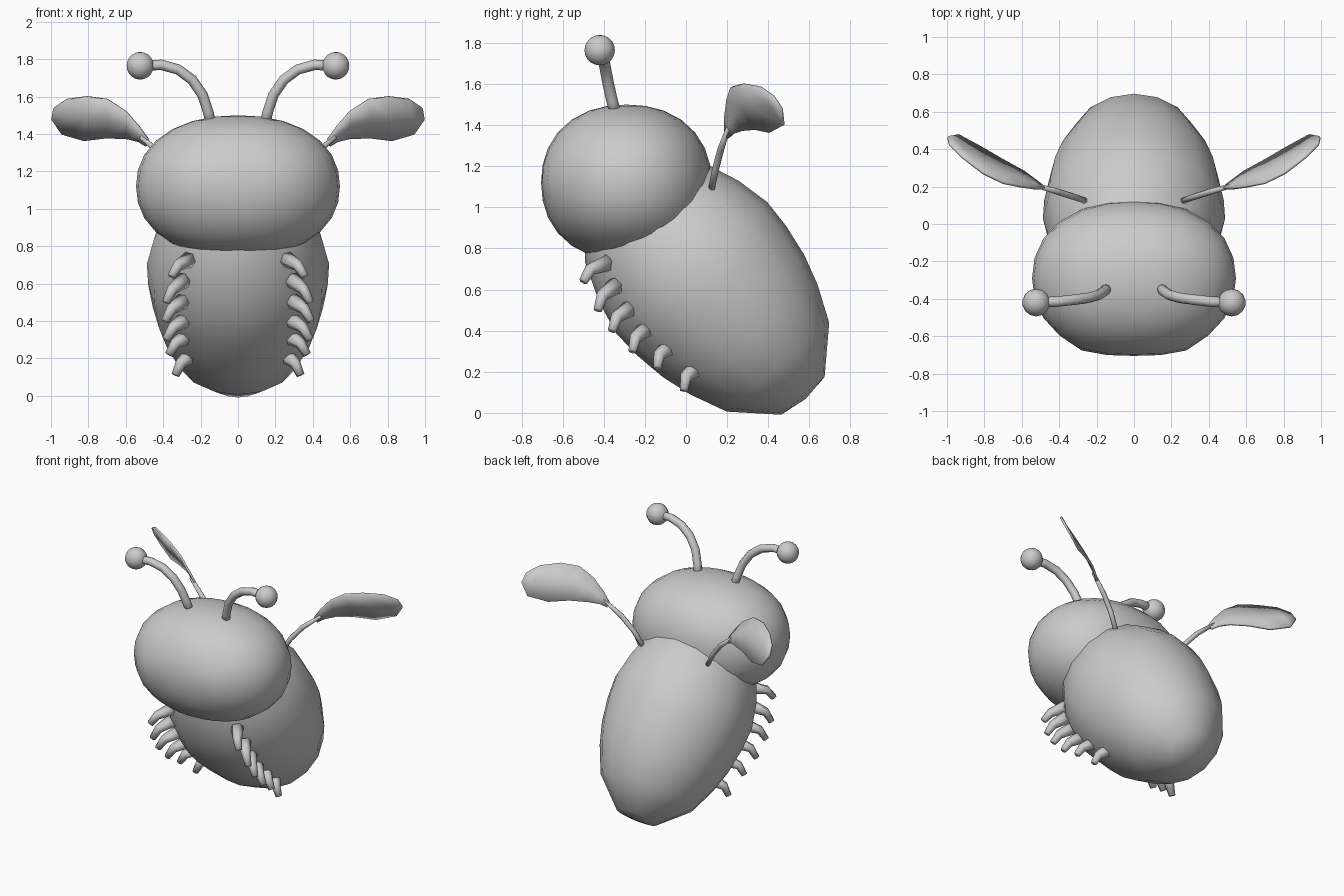
import bpy, bmesh, math
from mathutils import Vector

if "Cube" in bpy.data.objects:
    bpy.data.objects.remove(bpy.data.objects["Cube"])


def finish(name, bm):
    bmesh.ops.recalc_face_normals(bm, faces=bm.faces)
    me = bpy.data.meshes.new(name)
    bm.to_mesh(me)
    bm.free()
    for p in me.polygons:
        p.use_smooth = True
    ob = bpy.data.objects.new(name, me)
    bpy.context.collection.objects.link(ob)
    return ob


def tube(name, pts, radii, sides=8):
    # tapered tube swept along points
    bm = bmesh.new()
    pts = [Vector(p) for p in pts]
    rings = []
    for i, p in enumerate(pts):
        d = (pts[min(i + 1, len(pts) - 1)] - pts[max(i - 1, 0)]).normalized()
        u = d.cross(Vector((0, 1, 0.1))).normalized()
        v = d.cross(u)
        rings.append([bm.verts.new(p + radii[i] * (u * math.cos(a) + v * math.sin(a)))
                      for a in (2 * math.pi * k / sides for k in range(sides))])
    for a, b in zip(rings, rings[1:]):
        for k in range(sides):
            j = (k + 1) % sides
            bm.faces.new((a[k], a[j], b[j], b[k]))
    bm.faces.new(rings[0])
    bm.faces.new(rings[-1])
    return finish(name, bm)


# egg-shaped body: profile (distance along tilted axis, radius) revolved
centre = Vector((0, 0.12, 0.6))
axis = Vector((0, 0.655, -0.755))
normal = Vector((0, 0.755, 0.655))
side = Vector((1, 0, 0))
profile = [(-0.78, 0.1), (-0.68, 0.23), (-0.5, 0.375), (-0.31, 0.45), (-0.14, 0.487),
           (0.01, 0.48), (0.17, 0.455), (0.32, 0.41), (0.5, 0.33), (0.685, 0.14)]
bm = bmesh.new()
N = 16
rings = [[bm.verts.new(centre + axis * t + r * (normal * math.cos(a) + side * math.sin(a)))
          for a in (2 * math.pi * k / N for k in range(N))] for t, r in profile]
for a, b in zip(rings, rings[1:]):
    for k in range(N):
        j = (k + 1) % N
        bm.faces.new((a[k], a[j], b[j], b[k]))
for ring, t in ((rings[0], -0.8), (rings[-1], 0.705)):
    tip = bm.verts.new(centre + axis * t)
    for k in range(N):
        bm.faces.new((ring[k], ring[(k + 1) % N], tip))
finish("body", bm)

# wide, slightly boxy head with shallow eye bulges and a centre crease
bm = bmesh.new()
bmesh.ops.create_uvsphere(bm, u_segments=24, v_segments=14, radius=1)
for v in bm.verts:
    c = v.co
    P = 2.2
    c /= sum(abs(q) ** P for q in c) ** (1 / P)
    x, y, z = c.x * 0.545, c.y * 0.415 - 0.29, c.z * 0.38 + 1.12
    if y < -0.4:
        y -= 0.02 * math.exp(-((abs(x) - 0.26) ** 2 + (z - 1.15) ** 2) / 0.012)
    v.co = (x, y, z)
finish("head", bm)

legs = [  # root y, z, x and tip y, z, x
    ((0.26, -0.38, 0.73), (0.355, -0.50, 0.64)),
    ((0.29, -0.34, 0.62), (0.385, -0.43, 0.50)),
    ((0.29, -0.27, 0.51), (0.39, -0.36, 0.40)),
    ((0.28, -0.19, 0.41), (0.385, -0.26, 0.30)),
    ((0.27, -0.08, 0.32), (0.37, -0.14, 0.22)),
    ((0.25, 0.05, 0.22), (0.335, -0.01, 0.11))]
upper = [(0.48, 0.19, 1.372), (0.53, 0.19, 1.44), (0.60, 0.20, 1.52), (0.70, 0.22, 1.585),
         (0.81, 0.275, 1.60), (0.92, 0.36, 1.585), (0.985, 0.425, 1.54)]
lower = [(0.49, 0.205, 1.335), (0.53, 0.235, 1.36), (0.59, 0.28, 1.375), (0.70, 0.34, 1.38),
         (0.82, 0.41, 1.365), (0.94, 0.475, 1.40), (0.995, 0.465, 1.48)]

for s, label in ((1, "right"), (-1, "left")):
    def flip(p):
        return Vector((p[0] * s, p[1], p[2]))

    # antenna with ball tip
    path = [(0.14, -0.34, 1.44), (0.16, -0.36, 1.52), (0.19, -0.38, 1.61), (0.245, -0.395, 1.69),
            (0.32, -0.405, 1.745), (0.41, -0.415, 1.77), (0.52, -0.42, 1.765)]
    tube(label + "_antenna", [flip(p) for p in path], [0.028] * 7)
    bm = bmesh.new()
    bmesh.ops.create_uvsphere(bm, u_segments=14, v_segments=10, radius=0.074)
    bmesh.ops.translate(bm, verts=bm.verts, vec=flip((0.523, -0.42, 1.765)))
    finish(label + "_antenna_ball", bm)

    # wing stem and curved thin blade
    stem = [(0.25, 0.12, 1.07), (0.32, 0.145, 1.19), (0.40, 0.17, 1.285), (0.52, 0.205, 1.385)]
    tube(label + "_wing_stem", [flip(p) for p in stem], [0.016, 0.017, 0.017, 0.012])
    bm = bmesh.new()
    rows = []
    for a, b in zip(upper, lower):
        a, b = flip(a), flip(b)
        rows.append([bm.verts.new(q) for q in (a, a.lerp(b, 0.5), b)])
    for a, b in zip(rows, rows[1:]):
        for k in range(2):
            bm.faces.new((a[k], a[k + 1], b[k + 1], b[k]))
    wing = finish(label + "_wing", bm)
    m = wing.modifiers.new("thickness", "SOLIDIFY")
    m.thickness = 0.014
    m.offset = 0

    # row of short bent legs
    for i, (root, tip) in enumerate(legs):
        root, tip = Vector(root), Vector(tip)
        knee = root.lerp(tip, 0.6) + Vector((0.005, -0.015, 0.02))
        tube(f"{label}_leg_{i + 1}", [flip(p) for p in (root, knee, tip)],
             [0.045, 0.03, 0.022], 6)
